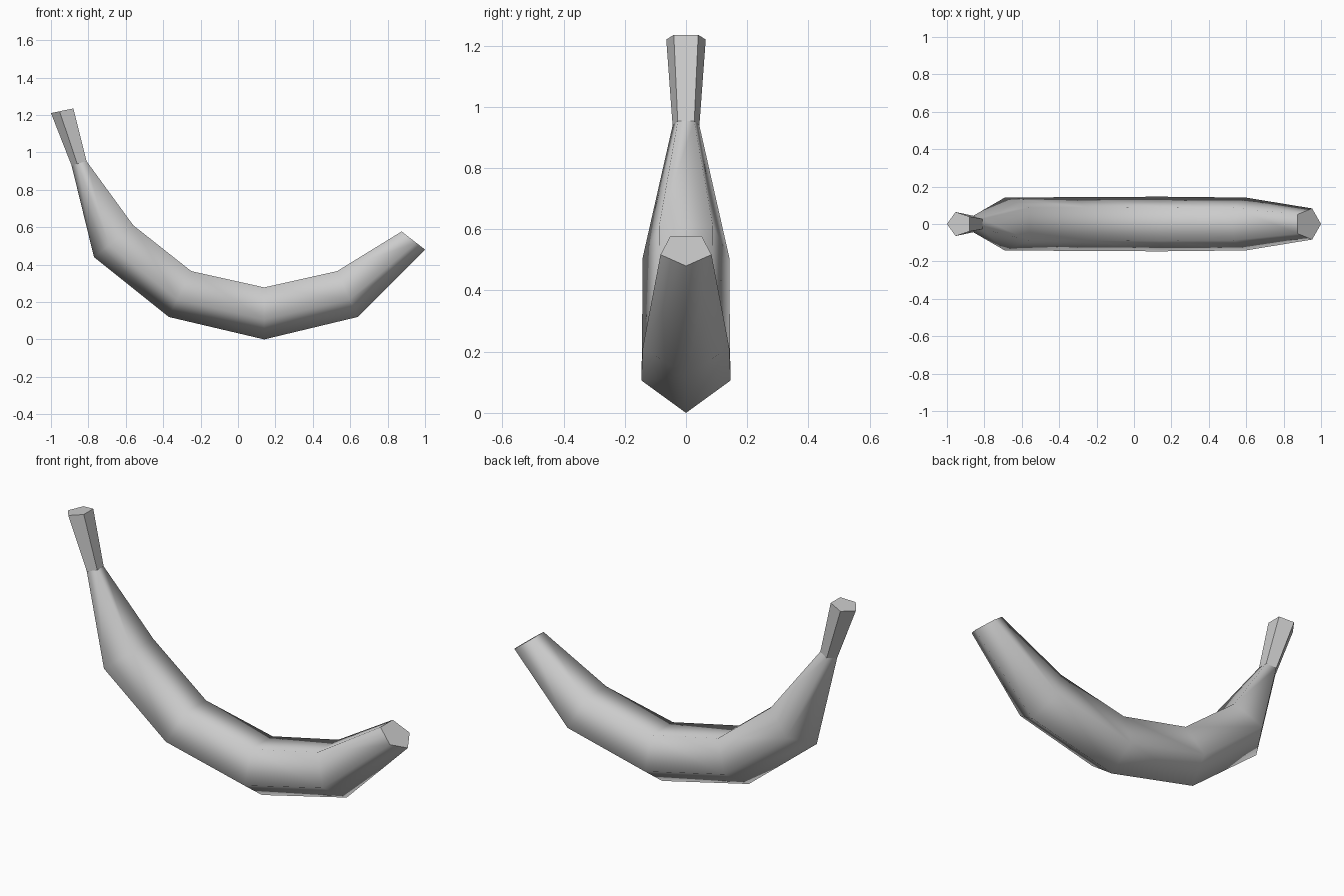
import bpy
import bmesh
from math import sin, cos, tau
from mathutils import Vector

default = bpy.data.objects.get("Cube")
if default:
    bpy.data.objects.remove(default, do_unlink=True)

grey = bpy.data.materials.new("plain grey")
grey.use_nodes = True
COLOUR = (0.6, 0.6, 0.6, 1)
grey.diffuse_color = COLOUR
grey.node_tree.nodes["Principled BSDF"].inputs["Base Color"].default_value = COLOUR

SIDES = 5
# Each station: outer ridge (x, z) and middle of the inner flat (x, z)
STEM_TIP = ((-1.0, 1.21), (-0.88, 1.235))
STEM_BASE = ((-0.89, 0.93), (-0.81, 0.953))
BODY = [
    STEM_BASE,
    ((-0.77, 0.44), (-0.56, 0.61)),
    ((-0.37, 0.12), (-0.25, 0.365)),
    ((0.14, 0.0), (0.14, 0.278)),
    ((0.64, 0.12), (0.53, 0.365)),
    ((1.0, 0.48), (0.875, 0.577)),
]


def ring(bm, outer, inner):
    """Regular pentagon with its point on the outer side of the curve."""
    a = Vector((outer[0], 0, outer[1]))
    b = Vector((inner[0], 0, inner[1]))
    axis = (b - a).normalized()
    radius = (b - a).length / (1 + cos(tau / (2 * SIDES)))
    centre = a + axis * radius
    side = Vector((0, 1, 0))
    return [bm.verts.new(centre + radius * (side * sin(t) - axis * cos(t)))
            for t in (tau * i / SIDES for i in range(SIDES))]


def loft(name, stations, smooth, cap_start, cap_end):
    """Skin a row of pentagons, with flat hard-edged caps."""
    bm = bmesh.new()
    rings = [ring(bm, *s) for s in stations]
    for r, s in zip(rings, rings[1:]):
        for i in range(SIDES):
            j = (i + 1) % SIDES
            bm.faces.new((r[i], r[j], s[j], s[i])).smooth = smooth
    for wanted, r in ((cap_start, rings[0]), (cap_end, rings[-1])):
        if wanted:
            cap = bm.faces.new(r)
            cap.smooth = False
            for edge in cap.edges:
                edge.smooth = False
    bmesh.ops.recalc_face_normals(bm, faces=bm.faces)
    mesh = bpy.data.meshes.new(name)
    bm.to_mesh(mesh)
    bm.free()
    mesh.materials.append(grey)
    obj = bpy.data.objects.new(name, mesh)
    bpy.context.collection.objects.link(obj)
    return obj


# Curved fruit with a blunt end, and its faceted stem
loft("fruit_body", BODY, True, False, True)
loft("stem", [STEM_TIP, STEM_BASE], False, True, False)
